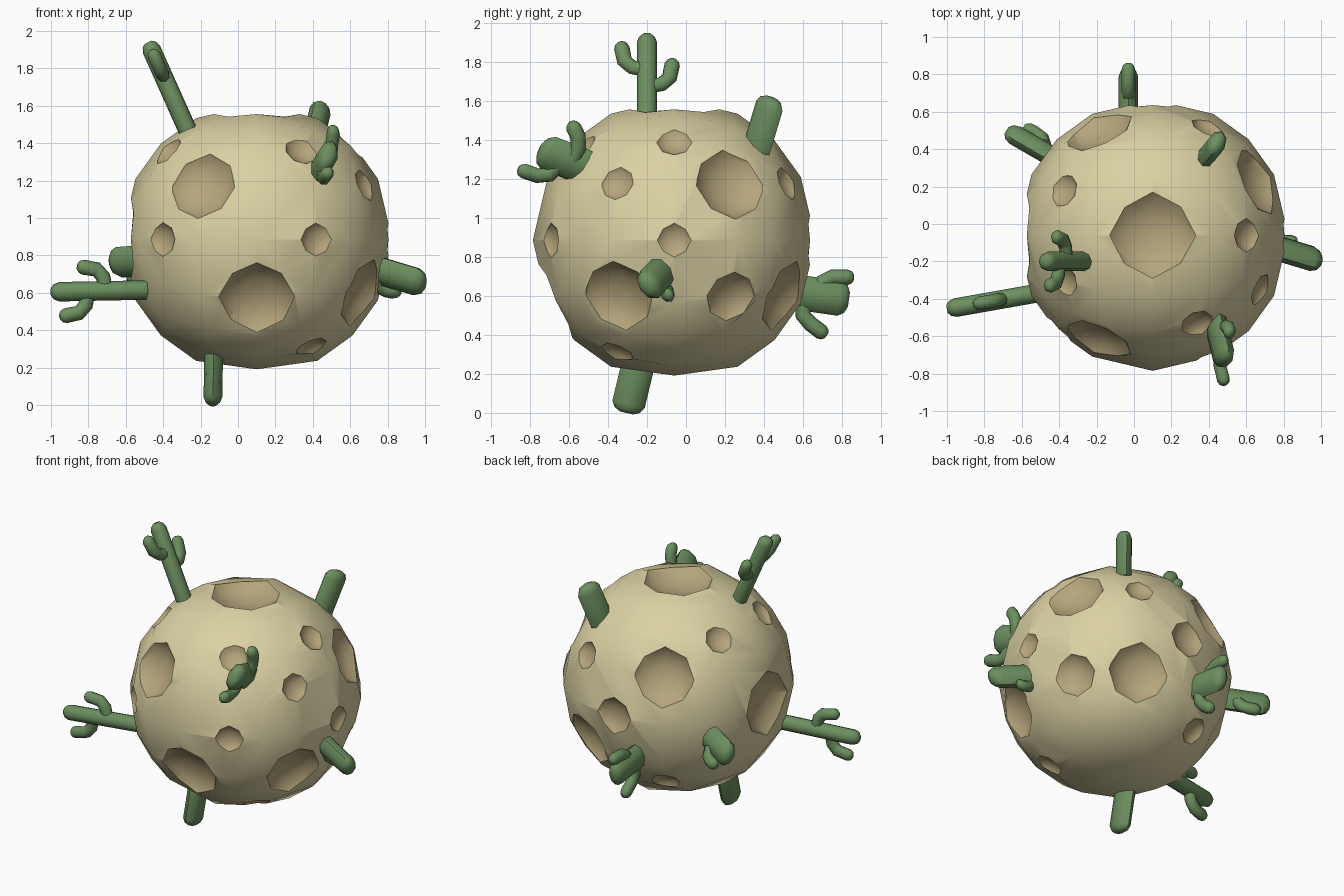
import bpy, bmesh, math
from mathutils import Vector as V

if "Cube" in bpy.data.objects:
    bpy.data.objects.remove(bpy.data.objects["Cube"])

def material(name, col):
    m = bpy.data.materials.new(name)
    m.diffuse_color = (*col, 1)
    m.use_nodes = True
    m.node_tree.nodes["Principled BSDF"].inputs["Base Color"].default_value = m.diffuse_color
    return m

SAND = material("pale sand", (0.71, 0.64, 0.37))
PIT = material("crater tan", (0.47, 0.38, 0.205))
GREEN = material("cactus green", (0.15, 0.275, 0.115))
C, R = V((0.10, -0.06, 0.885)), 0.725

def make(name, bm, mats, angle=40):
    bmesh.ops.recalc_face_normals(bm, faces=bm.faces)
    me = bpy.data.meshes.new(name)
    bm.to_mesh(me)
    bm.free()
    ob = bpy.data.objects.new(name, me)
    bpy.context.collection.objects.link(ob)
    for m in mats:
        me.materials.append(m)
    smooth(ob, angle)
    return ob

def smooth(ob, angle):
    bpy.ops.object.select_all(action='DESELECT')
    ob.select_set(True)
    bpy.context.view_layer.objects.active = ob
    bpy.ops.object.shade_smooth_by_angle(angle=math.radians(angle))

def skin(bm, rings, mat=0):
    """Join rings of points with quads and close both ends."""
    vs = [[bm.verts.new(p) for p in r] for r in rings]
    n = len(vs[0])
    for a, b in zip(vs, vs[1:]):
        for i in range(n):
            bm.faces.new((a[i], a[(i + 1) % n], b[(i + 1) % n], b[i])).material_index = mat
    for r in (vs[0], vs[-1]):
        bm.faces.new(r).material_index = mat

# Planet: cube grid blown up to a sphere
bm = bmesh.new()
bmesh.ops.create_cube(bm, size=2)
bmesh.ops.subdivide_edges(bm, edges=bm.edges[:], cuts=3, use_grid_fill=True)
for v in bm.verts:
    k = 0.957 if v.co.z < -0.99 and v.co.xy.length < 0.01 else 1
    v.co = C + v.co.normalized() * R * k
planet = make("planet", bm, [SAND, PIT])

# Craters: octagonal bowls cut at grid points (direction, radius)
h = 0.5
craters = [((0, 0, 1), .23), ((-1, 0, 0), .22), ((0, 1, 0), .125), ((0, -1, -h), .20),
           ((-h, -1, h), .18), ((1, -h, -h), .185), ((1, h, h), .185), ((h, 1, -h), .185),
           ((-h, 1, h), .185), ((1, h, -h), .13)]
craters += [(d, .087) for d in ((-1, -1, 0), (h, -1, 0), (-1, -h, 1), (h, -1, 1), (1, -h, h),
                                (1, 0, 1), (h, 1, h), (1, 0, 0), (h, -h, -1), (-1, h, 1), (-h, 1, -1))]
bm = bmesh.new()
for d, r in craters:
    d = V(d).normalized()
    u = d.cross(V((1, 0, 0)) if abs(d.z) > .9 else V((0, 0, 1))).normalized()
    w = d.cross(u)
    s = R - 0.24 * r
    rings = []
    for k, z in ((1.35, .45), (1, 0), (.75, -.2), (.42, -.31), (.1, -.35)):
        rings.append([C + d * (s + z * r) + (u * math.cos(i * math.pi / 4) + w * math.sin(i * math.pi / 4)) * k * r
                      for i in range(8)])
    skin(bm, rings, 1)
cutter = make("crater_cutter", bm, [SAND, PIT])
cutter.hide_render = True
mod = planet.modifiers.new("craters", 'BOOLEAN')
mod.operation = 'DIFFERENCE'
mod.solver = 'EXACT'
mod.object = cutter
bpy.context.view_layer.objects.active = planet
bpy.ops.object.modifier_apply(modifier=mod.name)
bpy.data.objects.remove(cutter)
smooth(planet, 33)

# Cactus limbs: eight-sided swept tube with a rounded tip
def limb(bm, pts, across, a, b):
    """a = half width in the bend plane, b = half width along 'across'."""
    pts = [V(p) for p in pts]
    across = across.normalized()
    end = (pts[-1] - pts[-2]).normalized()
    m = min(a, b)
    tip = pts[-1]
    path = [(p, 1) for p in pts[:-1]]
    path += [(tip - end * m * .9, 1), (tip - end * m * .3, .78), (tip, .4)]
    rings = []
    for i, (p, k) in enumerate(path):
        q0, q1 = path[max(i - 1, 0)][0], path[min(i + 1, len(path) - 1)][0]
        t = (q1 - q0).normalized()
        u = across.cross(t).normalized()
        rings.append([p + (u * math.cos(j * math.pi / 4) * a + across * math.sin(j * math.pi / 4) * b) * k
                      for j in range(8)])
    skin(bm, rings)

def cactus(name, base, tip, side, a, b, arms=()):
    bm = bmesh.new()
    base, tip = V(base), V(tip)
    n = (tip - base).cross(V(side))
    limb(bm, [base, tip], n, a, b)
    for pts in arms:
        limb(bm, pts, n, .04, .036)
    return make(name, bm, [GREEN], 50)

def tall_cactus(name, base, tip, side):
    base, tip, side = V(base), V(tip), V(side)
    t = (tip - base).normalized()
    arms = [[base + t * z + side * s * x for x, z in ((.02, s0), (.075, s0 + .01), (.115, s0 + .045), (.135, s0 + .15))]
            for s, s0 in ((1, .225), (-1, .32))]
    cactus(name, base, tip, side, .052, .05, arms)

tall_cactus("top_cactus", (-.27, -.2, 1.47), (-.48, -.2, 1.94), (0, 1, 0))
tall_cactus("left_cactus", (-.49, -.365, .615), (-1.0, -.455, .605), (0, 0, 1))

# Short, broad cacti
cactus("front_cactus", (.43, -.5, 1.25), (.49, -.75, 1.35), (.3, .35, .9), .095, .055,
       [[(.47, -.58, 1.29), (.495, -.55, 1.36), (.505, -.555, 1.42), (.515, -.59, 1.49)],
        [(.46, -.65, 1.27), (.455, -.70, 1.22), (.46, -.76, 1.215), (.485, -.86, 1.25)]])
cactus("back_cactus", (-.03, .56, .62), (-.03, .835, .58), (0, 0, 1), .09, .052,
       [[(-.03, .67, .62), (-.03, .70, .67), (-.03, .75, .695), (-.03, .86, .695)],
        [(-.03, .60, .56), (-.03, .60, .50), (-.03, .64, .455), (-.03, .72, .395)]])
cactus("right_cactus", (.70, -.11, .735), (1.0, -.2, .645), (0, -.5, .85), .085, .06,
       [[(.74, -.13, .68), (.755, -.1, .63), (.80, -.095, .61), (.87, -.095, .60)]])
cactus("back_left_cactus", (-.42, .35, .78), (-.68, .5, .76), (0, -.3, .9), .085, .055,
       [[(-.48, .42, .75), (-.49, .46, .70), (-.53, .49, .685), (-.59, .52, .68)]])
cactus("upper_stub_cactus", (.385, .36, 1.35), (.45, .44, 1.615), (.4, .8, -.3), .08, .05)
cactus("bottom_stub_cactus", (-.13, -.24, .27), (-.135, -.305, 0), (0, 1, 0), .085, .05)
